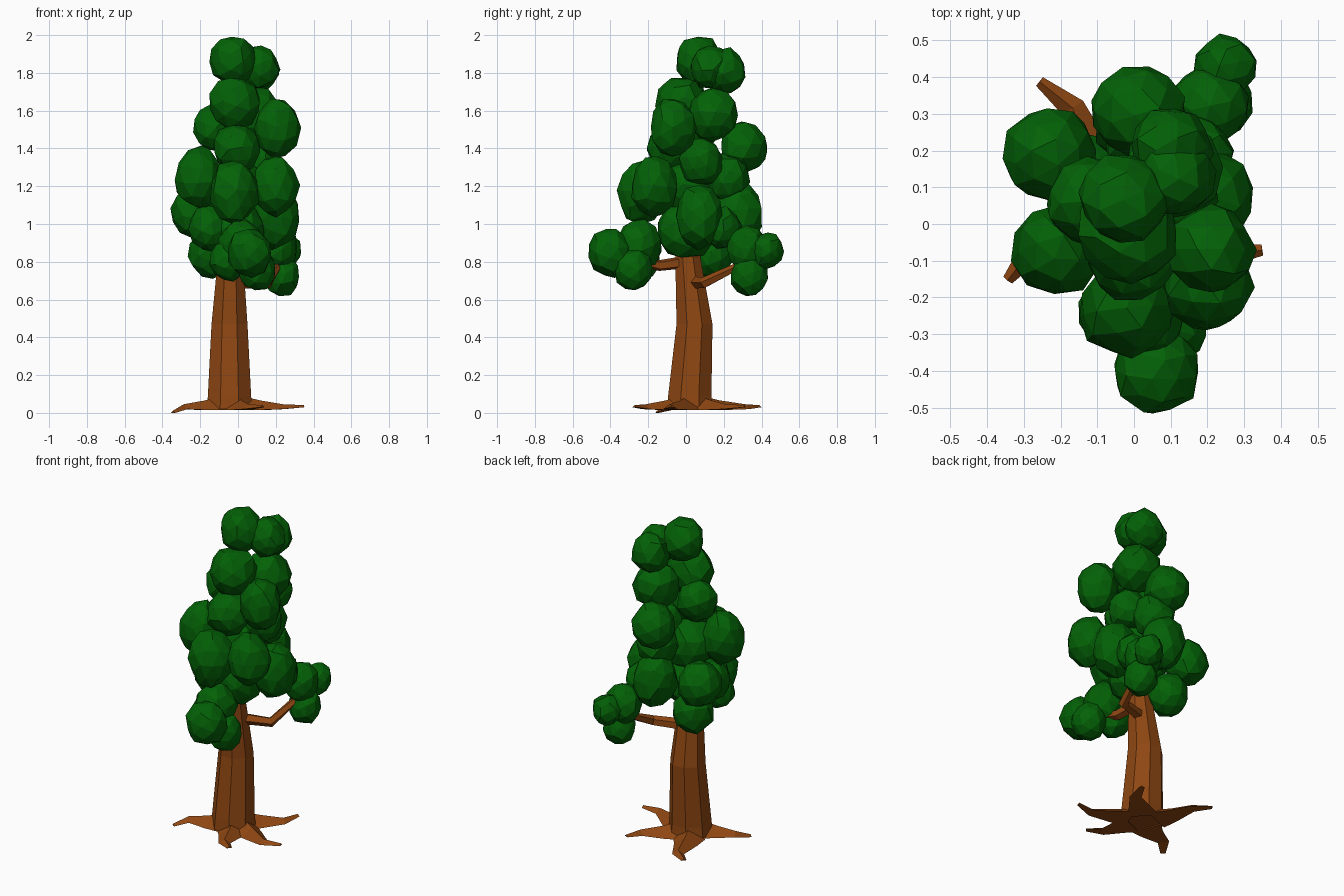
import bpy, bmesh, math, random
from mathutils import Vector, Matrix, Euler

if "Cube" in bpy.data.objects:
    bpy.data.objects.remove(bpy.data.objects["Cube"])

random.seed(4)


def material(name, colour):
    m = bpy.data.materials.new(name)
    m.diffuse_color = (*colour, 1)
    m.use_nodes = True
    m.node_tree.nodes["Principled BSDF"].inputs["Base Color"].default_value = m.diffuse_color
    return m


bark = material("bark", (0.27, 0.062, 0.006))
leaf = material("leaf", (0.001, 0.12, 0.002))


def finish(bm, name, mat):
    bmesh.ops.recalc_face_normals(bm, faces=bm.faces)
    me = bpy.data.meshes.new(name)
    bm.to_mesh(me)
    bm.free()
    me.materials.append(mat)
    ob = bpy.data.objects.new(name, me)
    bpy.context.collection.objects.link(ob)


def limb(name, points, widths, sides, level=False, flat=1.0, flat_base=False):
    """Tapering tube along a path. level: horizontal rings; flat_base: ridge with a flat underside."""
    pts = [Vector(p) for p in points]
    bm = bmesh.new()
    rings = []
    for i, p in enumerate(pts):
        d = (pts[min(i + 1, len(pts) - 1)] - pts[max(i - 1, 0)]).normalized()
        side, up = Vector((1, 0, 0)), Vector((0, 1, 0))
        if not level:
            side = d.cross(Vector((0, 0, 1))).normalized()
            up = side.cross(d) * flat
        turn = math.pi / sides if level else 0
        angles = [turn + math.tau * k / sides for k in range(sides)]
        if flat_base:
            angles = [math.pi * k / (sides - 1) for k in range(sides)]
        rings.append([bm.verts.new(p + (side * math.cos(a) + up * math.sin(a)) * widths[i])
                      for a in angles])
    for a, b in zip(rings, rings[1:]):
        for k in range(sides):
            j = (k + 1) % sides
            bm.faces.new((a[k], a[j], b[j], b[k]))
    bm.faces.new(rings[0])
    bm.faces.new(rings[-1])
    finish(bm, name, bark)


# Trunk: eight-sided, bending slightly
limb("trunk", [(-.045, .02, .02), (-.045, .02, .09), (-.045, .045, .47), (-.04, .01, .82), (-.03, .03, 1)],
     [.13, .124, .103, .072, .05], 8, level=True)

# Five ridged roots spreading from the trunk foot: direction in degrees and length
foot = Vector((-.045, .02, 0))
for i, (deg, length) in enumerate([(-13, .405), (50, .38), (120, .425), (210, .345), (301, .34)]):
    a = math.radians(deg)
    run = Vector((math.cos(a), math.sin(a), 0)) * length
    bend = Vector((run.y, -run.x, 0)) * .1
    tip = 0 if i == 3 else .03
    limb(f"root_{i + 1}", [foot + run * t + bend * b + Vector((0, 0, z))
                           for t, b, z in [(.2, 0, .015), (.42, .3, .015), (.75, 1, .02), (1, 0, tip)]],
         [.095, .068, .034, .015], 3, flat=.75, flat_base=True)

# Two side branches
taper = [.035, .03, .022, .015]
limb("back_branch", [(-.03, .04, .69), (.16, .1, .69), (.2, .24, .76), (.22, .32, .8)], taper, 5)
limb("front_branch", [(-.03, .01, .8), (0, -.14, .78), (.03, -.24, .8), (.05, -.35, .84)], taper, 5)


def clump(name, stretch, blobs):
    """Faceted leaf balls (x, y, z, radius), all stretched upward alike."""
    bm = bmesh.new()
    for x, y, z, r in blobs:
        spin = Euler([random.uniform(0, 6.28) for _ in range(3)]).to_matrix().to_4x4()
        new = bmesh.ops.create_icosphere(bm, subdivisions=2, radius=1)["verts"]
        for v in new:
            v.co *= random.uniform(.95, 1.08)
        m = Matrix.Translation((x, y, z)) @ Matrix.Diagonal((r, r, r * stretch, 1)) @ spin
        bmesh.ops.transform(bm, matrix=m, verts=new)
    finish(bm, name, leaf)


# Foliage, from the crown top down to the clumps on the branches
clump("crown_top", 1.08, [(-.025, .07, 1.865, .122), (.11, .13, 1.83, .108), (.1, .205, 1.81, .113)])
clump("crown_upper", 1.05, [(-.015, -.02, 1.64, .135), (.10, .145, 1.58, .135), (.01, .305, 1.41, .128),
                            (-.12, .06, 1.51, .117), (-.01, -.08, 1.4, .125), (.11, .08, 1.33, .118)])
clump("crown_lower", 1.32, [(.21, -.07, 1.51, .118), (.2, -.17, 1.2, .121), (-.02, -.235, 1.17, .128),
                            (-.21, -.07, 1.25, .124), (.2, .07, 1.04, .128), (.02, .28, 1.06, .128)])
clump("crown_base", 1.1, [(-.23, .19, 1.06, .127), (.04, .22, 1.25, .12), (.17, .19, .98, .1),
                          (-.145, .13, .84, .117), (-.15, -.04, .98, .11)])
clump("crown_core", 1, [(-.02 + .01 * k, 0, 1.2 - .23 * k, .155) for k in range(2)])
clump("front_clump", 1.12, [(.06, -.4, .85, .118), (.02, -.25, .89, .12), (.1, -.28, .76, .1),
                            (-.05, -.24, .81, .1)])
clump("back_clump", 1.12, [(.25, .43, .86, .085), (.21, .325, .87, .107), (.23, .335, .725, .097)])
